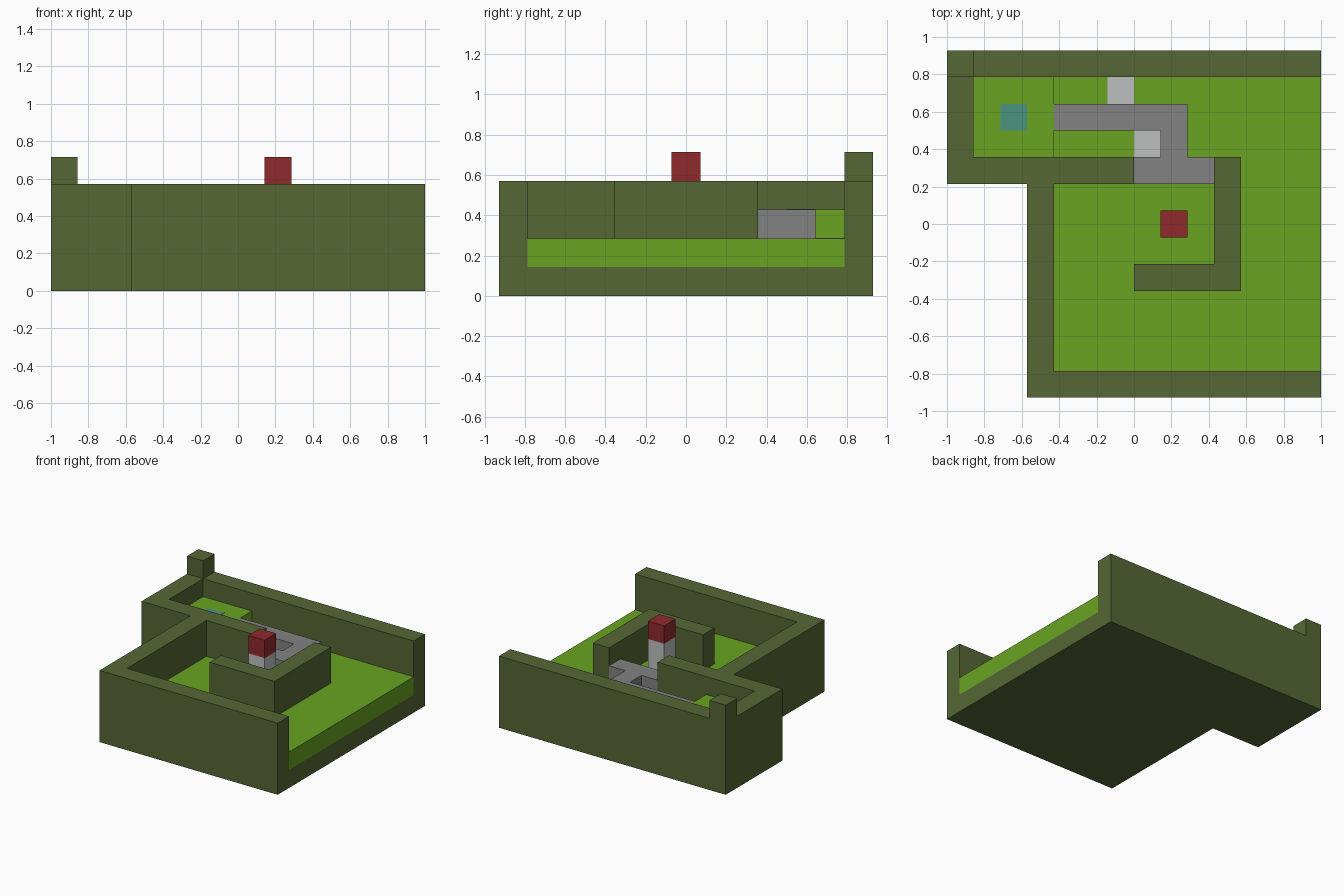
import bpy
import bmesh

if "Cube" in bpy.data.objects:
    bpy.data.objects.remove(bpy.data.objects["Cube"], do_unlink=True)

U = 1 / 7  # one block of the layout grid (14 wide, 13 deep)


def material(name, rgb):
    lin = [((c / 255 + 0.055) / 1.055) ** 2.4 for c in rgb]
    mat = bpy.data.materials.new(name)
    mat.use_nodes = True
    mat.diffuse_color = (*lin, 1)
    bsdf = mat.node_tree.nodes["Principled BSDF"]
    bsdf.inputs["Base Color"].default_value = (*lin, 1)
    bsdf.inputs["Roughness"].default_value = 0.9
    return mat


def extrude(name, outline, low, high, mat):
    """Extrude a counter-clockwise outline, in blocks, between two heights."""
    bm = bmesh.new()
    verts = [bm.verts.new(((x - 7) * U, (y - 6.5) * U, low * U)) for x, y in outline]
    face = bm.faces.new(verts)
    result = bmesh.ops.extrude_face_region(bm, geom=[face], use_keep_orig=True)
    top = [v for v in result["geom"] if isinstance(v, bmesh.types.BMVert)]
    bmesh.ops.translate(bm, verts=top, vec=(0, 0, (high - low) * U))
    bmesh.ops.recalc_face_normals(bm, faces=bm.faces)
    mesh = bpy.data.meshes.new(name)
    bm.to_mesh(mesh)
    bm.free()
    mesh.materials.append(mat)
    obj = bpy.data.objects.new(name, mesh)
    bpy.context.collection.objects.link(obj)
    return obj


def box(name, x0, x1, y0, y1, low, high, mat):
    return extrude(name, [(x0, y0), (x1, y0), (x1, y1), (x0, y1)], low, high, mat)


olive = material("dark olive", (86, 103, 53))
green = material("grass green", (104, 164, 33))
grey = material("stone grey", (130, 130, 130))
pale = material("pale grey", (190, 192, 192))
red = material("dark red", (144, 42, 45))
teal = material("water teal", (76, 148, 128))

# Base slab and the grass layer inside the walls
extrude("base", [(3, 0), (14, 0), (14, 13), (0, 13), (0, 8), (3, 8)], 0, 1, olive)
extrude("grass", [(4, 1), (14, 1), (14, 12), (1, 12), (1, 9), (7, 9), (7, 8), (4, 8)],
        1, 2, green)

# Outer wall, open on one side, with a raised corner post
extrude("outer_wall", [(14, 13), (0, 13), (0, 8), (3, 8), (3, 0), (14, 0), (14, 1),
                       (4, 1), (4, 8), (7, 8), (7, 9), (1, 9), (1, 12), (14, 12)],
        1, 4, olive)
box("corner_post", 0, 1, 12, 13, 4, 5, olive)

# Inner L-shaped wall
extrude("inner_wall", [(7, 4), (11, 4), (11, 9), (10, 9), (10, 5), (7, 5)], 2, 4, olive)

# Raised lawn with a pool, and the stone walkway leading from it
box("raised_lawn", 1, 4, 9, 12, 2, 3, green)
box("pool", 2, 3, 10, 11, 3, 3.02, teal)
extrude("walkway", [(7, 8), (10, 8), (10, 9), (9, 9), (9, 11), (4, 11), (4, 10),
                    (8, 10), (8, 9), (7, 9)], 2, 3, grey)

# Pale paving tiles beside the walkway
for name, x, y in (("back_tile", 6, 11), ("inner_tile", 7, 9)):
    box(name, x, x + 1, y, y + 1, 2, 2.02, pale)

# Pillar with a red cap
box("pillar", 8, 9, 6, 7, 2, 4, pale)
box("pillar_cap", 8, 9, 6, 7, 4, 5, red)
